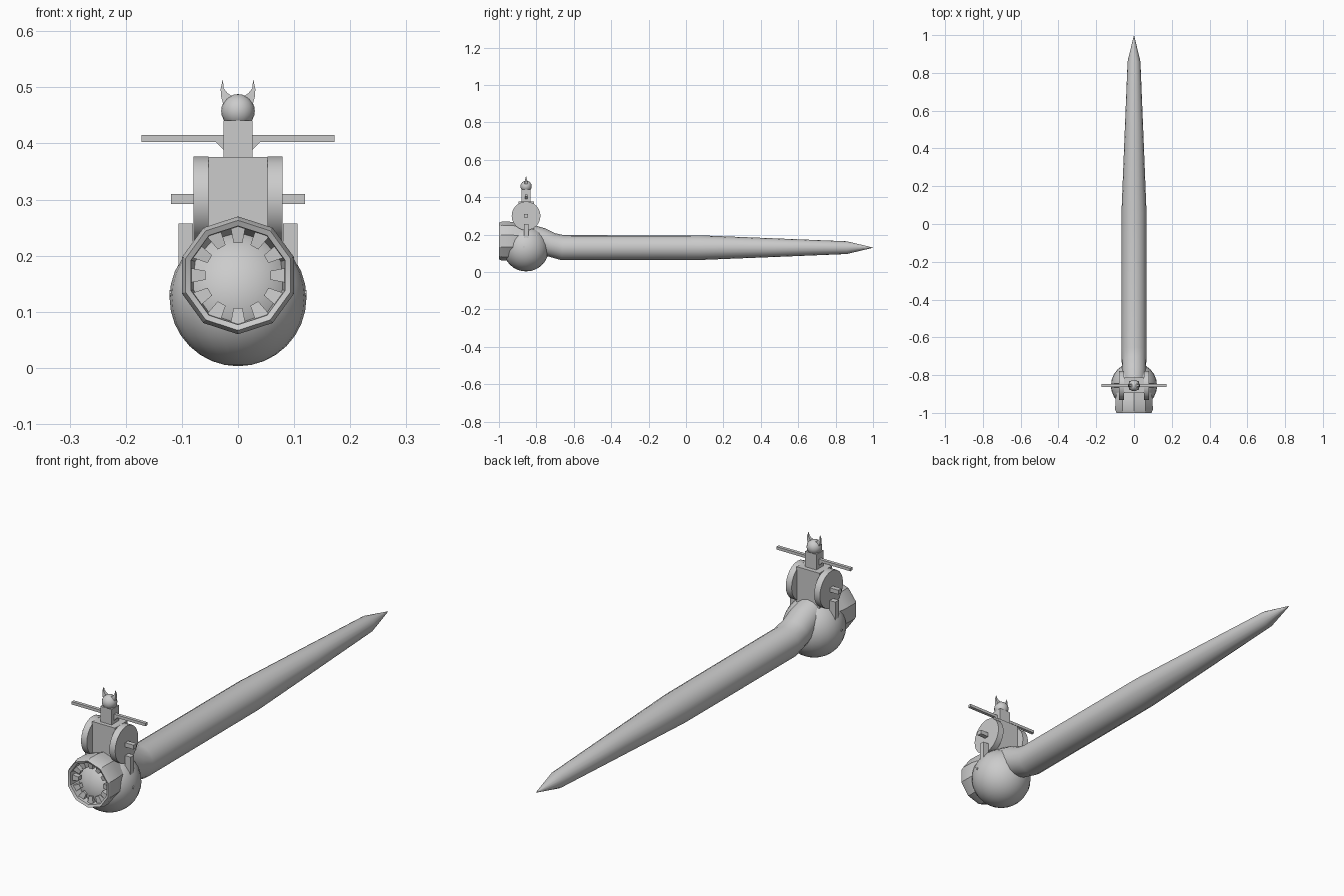
import bpy, bmesh, math
from mathutils import Vector, Matrix

if "Cube" in bpy.data.objects:
    bpy.data.objects.remove(bpy.data.objects["Cube"])

grey = bpy.data.materials.new("plain grey")
grey.diffuse_color = (0.6, 0.6, 0.6, 1)
grey.use_nodes = True
grey.node_tree.nodes["Principled BSDF"].inputs["Base Color"].default_value = grey.diffuse_color
CY = -0.855  # y of the body and the rider column


def finish(name, bm, smooth=35):
    bmesh.ops.recalc_face_normals(bm, faces=bm.faces)
    me = bpy.data.meshes.new(name)
    bm.to_mesh(me)
    bm.free()
    ob = bpy.data.objects.new(name, me)
    bpy.context.collection.objects.link(ob)
    me.materials.append(grey)
    if smooth:
        bpy.ops.object.select_all(action='DESELECT')
        ob.select_set(True)
        bpy.context.view_layer.objects.active = ob
        bpy.ops.object.shade_smooth_by_angle(angle=math.radians(smooth))
    return ob


def box(name, lo, hi):
    lo, hi = Vector(lo), Vector(hi)
    bm = bmesh.new()
    m = Matrix.Translation((lo + hi) / 2) @ Matrix.Diagonal((*(hi - lo), 1))
    bmesh.ops.create_cube(bm, size=1, matrix=m)
    return finish(name, bm, 0)


def ball(name, z, r, seg, rings):
    bm = bmesh.new()
    bmesh.ops.create_uvsphere(bm, u_segments=seg, v_segments=rings, radius=r,
                              matrix=Matrix.Translation((0, CY, z)))
    return finish(name, bm, 50)


def disc(name, x, y, z, r, depth, seg):
    bm = bmesh.new()
    m = Matrix.Translation((x, y, z)) @ Matrix.Rotation(math.pi / 2, 4, 'Y')
    bmesh.ops.create_cone(bm, cap_ends=True, segments=seg, radius1=r, radius2=r,
                          depth=depth, matrix=m)
    return finish(name, bm)


def loft(name, rings, n, smooth=35, closed=False):
    """Skin circles given as (centre, radius, axis angle about x), measured from +y."""
    bm = bmesh.new()
    loops = []
    for c, r, tilt in rings:
        rot = Matrix.Rotation(tilt, 3, 'X')
        loops.append([bm.verts.new(Vector(c) + rot @ Vector(
            (r * math.sin(2 * math.pi * i / n), 0, r * math.cos(2 * math.pi * i / n))))
            for i in range(n)])
    pairs = list(zip(loops, loops[1:]))
    if closed:
        pairs.append((loops[-1], loops[0]))
    else:
        bm.faces.new(loops[0])
        bm.faces.new(loops[-1])
    for a, b in pairs:
        for i in range(n):
            j = (i + 1) % n
            bm.faces.new((a[i], a[j], b[j], b[i]))
    return finish(name, bm, smooth)


# Round body
ball("body", 0.125, 0.122, 24, 16)

# Long tail that bends down out of the body and tapers to a point
loft("tail", [((0, y, z), r, t) for y, z, r, t in (
    (-0.84, 0.195, 0.062, -0.45), (-0.78, 0.175, 0.064, -0.42),
    (-0.725, 0.147, 0.065, -0.38), (-0.66, 0.13, 0.067, -0.12),
    (0.07, 0.13, 0.066, 0), (0.47, 0.13, 0.05, 0), (0.86, 0.13, 0.034, 0),
    (1.0, 0.13, 0.0005, 0))], 16)

# Ten-sided mouth tube with a hollow inside
MZ = 0.165
loft("mouth", [((0, y, MZ), r, 0) for y, r in (
    (-0.85, 0.085), (-0.925, 0.103), (-0.982, 0.105), (-1.0, 0.098),
    (-0.995, 0.088), (-0.95, 0.084), (-0.85, 0.07))], 10, 30, closed=True)

# Ring of tapered teeth pointing inward
bm = bmesh.new()
for k in range(12):
    rot = Matrix.Rotation(k * math.pi / 6, 3, 'Y')
    shape = [(-0.014, 0.09), (0.014, 0.09), (0.008, 0.058), (-0.008, 0.058)]
    sides = [[bm.verts.new(Vector((0, 0, MZ)) + rot @ Vector(
        (x, y + (0.004 if z < 0.08 else 0), z))) for x, z in shape]
        for y in (-0.985, -0.965)]
    bm.faces.new(sides[0])
    bm.faces.new(sides[1])
    for i in range(4):
        j = (i + 1) % 4
        bm.faces.new((sides[0][i], sides[0][j], sides[1][j], sides[1][i]))
finish("teeth", bm, 0)

# Seat block on the back of the body
box("seat_block", (-0.053, CY - 0.04, 0.18), (0.053, CY + 0.042, 0.376))

# Mirrored side parts
for s, side in ((-1, "left"), (1, "right")):
    disc("side_wheel_" + side, s * 0.066, CY, 0.3, 0.077, 0.027, 24)
    box("peg_" + side, (min(s * 0.075, s * 0.119), CY - 0.01, 0.292),
        (max(s * 0.075, s * 0.119), CY + 0.01, 0.31))
    box("post_" + side, (min(s * 0.08, s * 0.106), CY - 0.012, 0.13),
        (max(s * 0.08, s * 0.106), CY + 0.012, 0.257))
    disc("eye_" + side, s * 0.118, CY - 0.012, 0.133, 0.006, 0.008, 8)

    # Curved horn, skinned from small square sections
    bm = bmesh.new()
    prev = None
    for x0, x1, z0, z1, w in ((0.010, 0.024, 0.484, 0.462, 0.008),
                              (0.019, 0.030, 0.490, 0.483, 0.006),
                              (0.026, 0.031, 0.499, 0.497, 0.004),
                              (0.0265, 0.0275, 0.513, 0.513, 0.0005)):
        ring = [bm.verts.new((s * x, CY + y, z)) for x, y, z in (
            (x0, -w, z0), (x1, -w, z1), (x1, w, z1), (x0, w, z0))]
        if prev:
            for i in range(4):
                j = (i + 1) % 4
                bm.faces.new((prev[i], prev[j], ring[j], ring[i]))
        else:
            bm.faces.new(ring)
        prev = ring
    bm.faces.new(prev)
    finish("horn_" + side, bm, 40)

# Rider: neck, arms bar with a bevelled shoulder, head
box("neck", (-0.026, CY - 0.024, 0.37), (0.026, CY + 0.024, 0.441))
bm = bmesh.new()
outline = [(-0.172, 0.403), (-0.04, 0.403), (-0.026, 0.389), (0.026, 0.389),
           (0.04, 0.403), (0.172, 0.403), (0.172, 0.415), (-0.172, 0.415)]
face = bm.faces.new([bm.verts.new((x, CY - 0.007, z)) for x, z in outline])
ext = bmesh.ops.extrude_face_region(bm, geom=[face])
bmesh.ops.translate(bm, vec=(0, 0.014, 0),
                    verts=[v for v in ext["geom"] if isinstance(v, bmesh.types.BMVert)])
finish("arms_bar", bm, 0)
ball("head", 0.458, 0.03, 16, 12)
